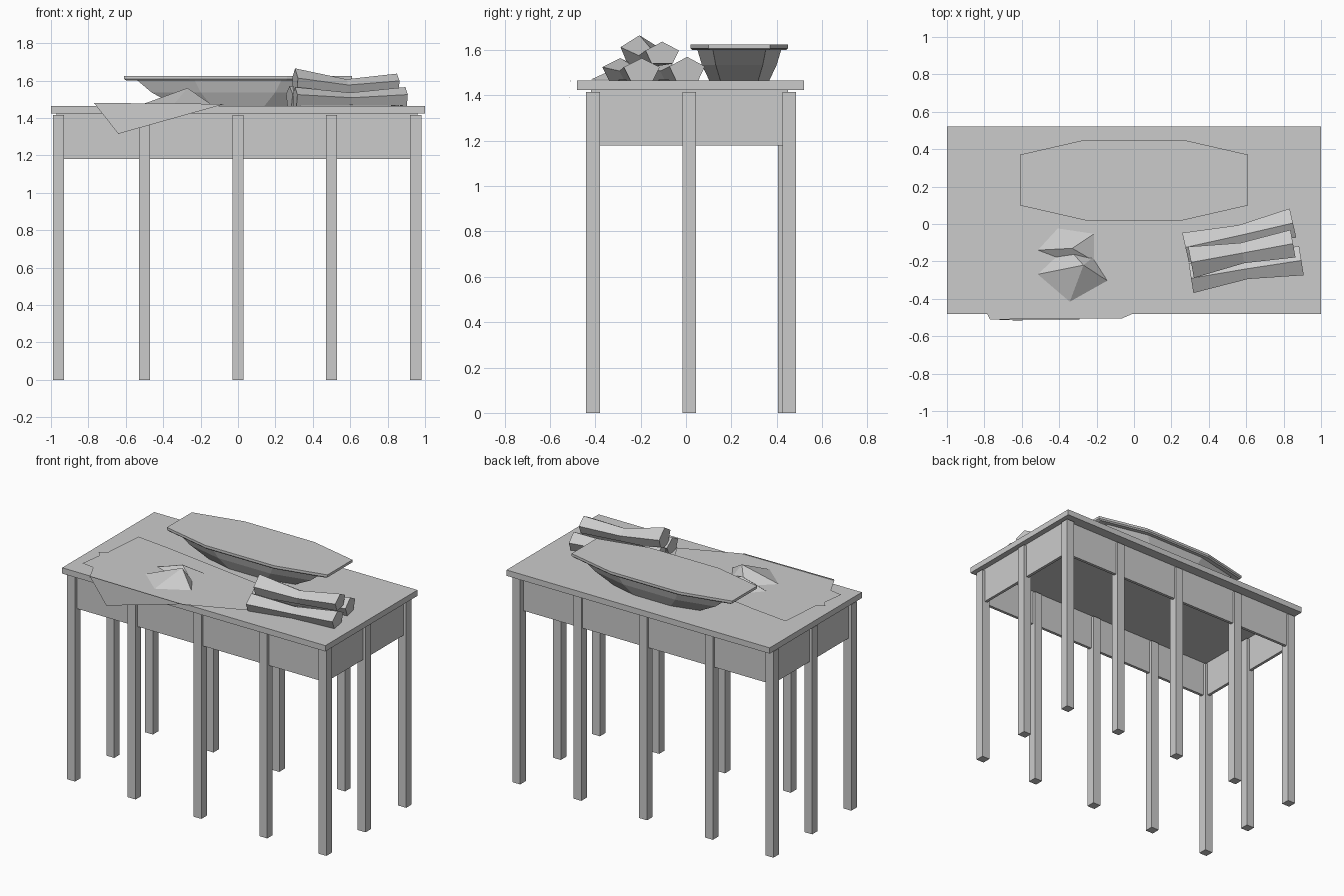
import bpy, bmesh, math
from mathutils import Vector

if "Cube" in bpy.data.objects:
    bpy.data.objects.remove(bpy.data.objects["Cube"])

# one flat grey for the whole model
grey = bpy.data.materials.new("plain grey")
grey.diffuse_color = (0.6, 0.6, 0.6, 1)
grey.use_nodes = True
grey.node_tree.nodes["Principled BSDF"].inputs["Base Color"].default_value = grey.diffuse_color


def make(name, verts, faces, fix=True):
    bm = bmesh.new()
    vs = [bm.verts.new(v) for v in verts]
    for f in faces:
        bm.faces.new([vs[i] for i in f])
    if fix:
        bmesh.ops.recalc_face_normals(bm, faces=bm.faces)
    me = bpy.data.meshes.new(name)
    bm.to_mesh(me)
    bm.free()
    me.materials.append(grey)
    ob = bpy.data.objects.new(name, me)
    bpy.context.collection.objects.link(ob)
    return ob


def box(name, x0, x1, y0, y1, z0, z1):
    v = [(x, y, z) for z in (z0, z1) for x, y in ((x0, y0), (x1, y0), (x1, y1), (x0, y1))]
    f = [(3, 2, 1, 0), (4, 5, 6, 7)] + [(i, (i + 1) % 4, (i + 1) % 4 + 4, i + 4) for i in range(4)]
    return make(name, v, f)


def loft(name, rings):
    n = len(rings[0])
    v = [p for r in rings for p in r]
    f = [tuple(range(n)), tuple(range(len(v) - n, len(v)))]
    for k in range(len(rings) - 1):
        for i in range(n):
            j = (i + 1) % n
            f.append((k * n + i, k * n + j, k * n + n + j, k * n + n + i))
    return make(name, v, f)


# table top
box("table_top", -1, 1, -0.48, 0.52, 1.425, 1.465)

# legs: five along the front and back, one in the middle of each side
L = 0.06
for x in (-0.99, -0.53, -0.03, 0.47, 0.92):
    box("front_leg", x, x + L, -0.44, -0.38, 0, 1.415)
    y = 0.425 if x > 0.9 else 0.405
    box("back_leg", x, x + L, y, y + L, 0, 1.415)
for x in (-0.99, 0.92):
    box("side_leg", x, x + L, -0.015, 0.045, 0, 1.415)

# open apron frame under the top
box("front_apron", -0.96, 0.95, -0.42, -0.40, 1.18, 1.426)
box("back_apron", -0.96, 0.95, 0.43, 0.45, 1.18, 1.426)
box("left_apron", -0.97, -0.95, -0.42, 0.45, 1.18, 1.426)
box("right_apron", 0.94, 0.96, -0.42, 0.45, 1.18, 1.426)

# long eight-sided bowl with a flat filled rim
def octagon(hx, hy, z):
    a, b = hx * 0.43, hy * 0.63
    return [(sx, 0.235 + sy, z) for sx, sy in (
        (hx, b), (a, hy), (-a, hy), (-hx, b), (-hx, -b), (-a, -hy), (a, -hy), (hx, -b))]


loft("bowl_body", [octagon(0.33, 0.132, 1.465), octagon(0.46, 0.165, 1.535), octagon(0.54, 0.185, 1.602)])
loft("bowl_rim", [octagon(0.595, 0.208, 1.60), octagon(0.61, 0.215, 1.608), octagon(0.61, 0.215, 1.625)])

# cloth lying on the table
outline = [(-0.865, 0.155), (-0.89, -0.15), (-0.94, -0.17), (-0.905, -0.21), (-0.925, -0.365),
           (-0.835, -0.38), (-0.77, -0.51), (-0.065, -0.505), (0.31, -0.345), (0.125, 0.015), (-0.61, 0.125)]
make("cloth", [(x, y, 1.472) for x, y in outline], [range(len(outline))], False)

# cloth corner hanging over the front edge
make("cloth_corner", [(-0.77, -0.51, 1.48), (-0.64, -0.515, 1.315), (-0.07, -0.51, 1.475)], [(0, 1, 2)], False)

# crumpled folds in the cloth
def fold(name, base, apex):
    n = len(base)
    make(name, [(x, y, 1.47) for x, y in base] + [apex], [(i, (i + 1) % n, n) for i in range(n)], False)


fold("front_fold", [(-0.52, -0.27), (-0.345, -0.42), (-0.14, -0.305), (-0.22, -0.18), (-0.36, -0.12)],
     (-0.27, -0.22, 1.56))
fold("back_fold", [(-0.52, -0.14), (-0.31, -0.22), (-0.21, -0.2), (-0.21, -0.05), (-0.41, -0.02)],
     (-0.33, -0.13, 1.53))

# five-sided logs pinched in the middle; each station is x, y, bottom z, top z, half width
def log(name, stations):
    d = Vector((stations[-1][0] - stations[0][0], stations[-1][1] - stations[0][1])).normalized()
    rings = []
    for x, y, z0, z1, w in stations:
        ring = []
        for u, h in ((-0.62, 0), (0.62, 0), (1, 0.6), (0, 1), (-1, 0.6)):
            ring.append((x - d.y * u * w, y + d.x * u * w, z0 + (z1 - z0) * h))
        rings.append(ring)
    loft(name, rings)


log("back_log", [(0.275, -0.125, 1.465, 1.57, 0.08), (0.57, -0.06, 1.468, 1.535, 0.055), (0.85, 0.005, 1.465, 1.57, 0.08)])
log("front_log", [(0.305, -0.29, 1.465, 1.565, 0.08), (0.60, -0.24, 1.468, 1.535, 0.055), (0.895, -0.195, 1.465, 1.565, 0.08)])
log("top_log", [(0.305, -0.205, 1.535, 1.665, 0.085), (0.58, -0.155, 1.53, 1.607, 0.055), (0.85, -0.105, 1.54, 1.637, 0.075)])
